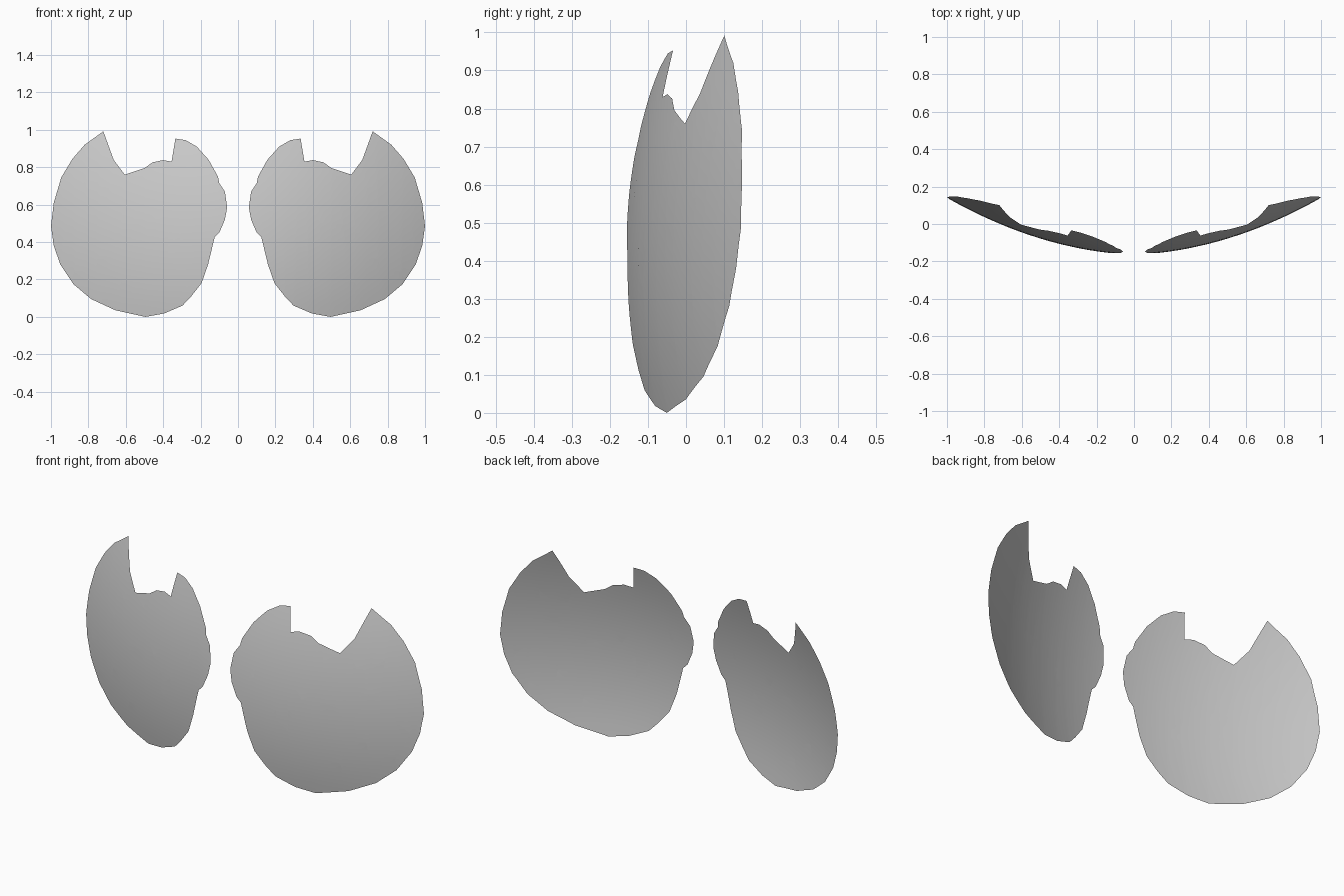
import bpy, bmesh
from mathutils import Vector

if "Cube" in bpy.data.objects:
    bpy.data.objects.remove(bpy.data.objects["Cube"])

# Front outline (x, z) of the right panel, clockwise from the outer tip
OUTLINE = [
    (.72, .992), (.82, .92), (.885, .845), (.945, .745), (.985, .61), (1, .485),
    (.985, .38), (.95, .28), (.88, .175), (.785, .095), (.655, .035), (.495, 0),
    (.395, .018), (.297, .06), (.25, .11), (.195, .18), (.16, .28), (.125, .425),
    (.10, .45), (.07, .52), (.058, .585), (.07, .67), (.10, .715), (.107, .75),
    (.157, .84), (.22, .91), (.28, .945), (.335, .953), (.341, .90), (.355, .83),
    (.40, .838), (.457, .826), (.50, .795), (.52, .76), (.533, .712), (.605, .76),
    (.665, .84), (.70, .91)]


def depth(x, z):
    """Curvature of the shell: sweeps back outward and bulges forward low down."""
    return -.165 + .043 * x + .262 * x * x + .24 * (z - .35) ** 2


def panel(name, side):
    bm = bmesh.new()
    # flat sheet, sliced into a grid so it can bend
    bm.faces.new([bm.verts.new((x, 0, z)) for x, z in OUTLINE])
    bmesh.ops.triangulate(bm, faces=bm.faces[:])
    for axis in (Vector((1, 0, 0)), Vector((0, 0, 1))):
        for i in range(1, 16):
            bmesh.ops.bisect_plane(bm, geom=bm.verts[:] + bm.edges[:] + bm.faces[:],
                                   dist=1e-5, plane_co=axis * i / 16, plane_no=axis)
    # bend and place on its side
    for v in bm.verts:
        v.co.y = depth(v.co.x, v.co.z)
        v.co.x *= side
    # outer surface faces the front
    bm.normal_update()
    for f in bm.faces:
        if f.normal.y > 0:
            f.normal_flip()
    for f in bm.faces:
        f.smooth = True
    mesh = bpy.data.meshes.new(name)
    bm.to_mesh(mesh)
    bm.free()
    obj = bpy.data.objects.new(name, mesh)
    bpy.context.collection.objects.link(obj)
    return obj


panel("right_panel", 1)
panel("left_panel", -1)
